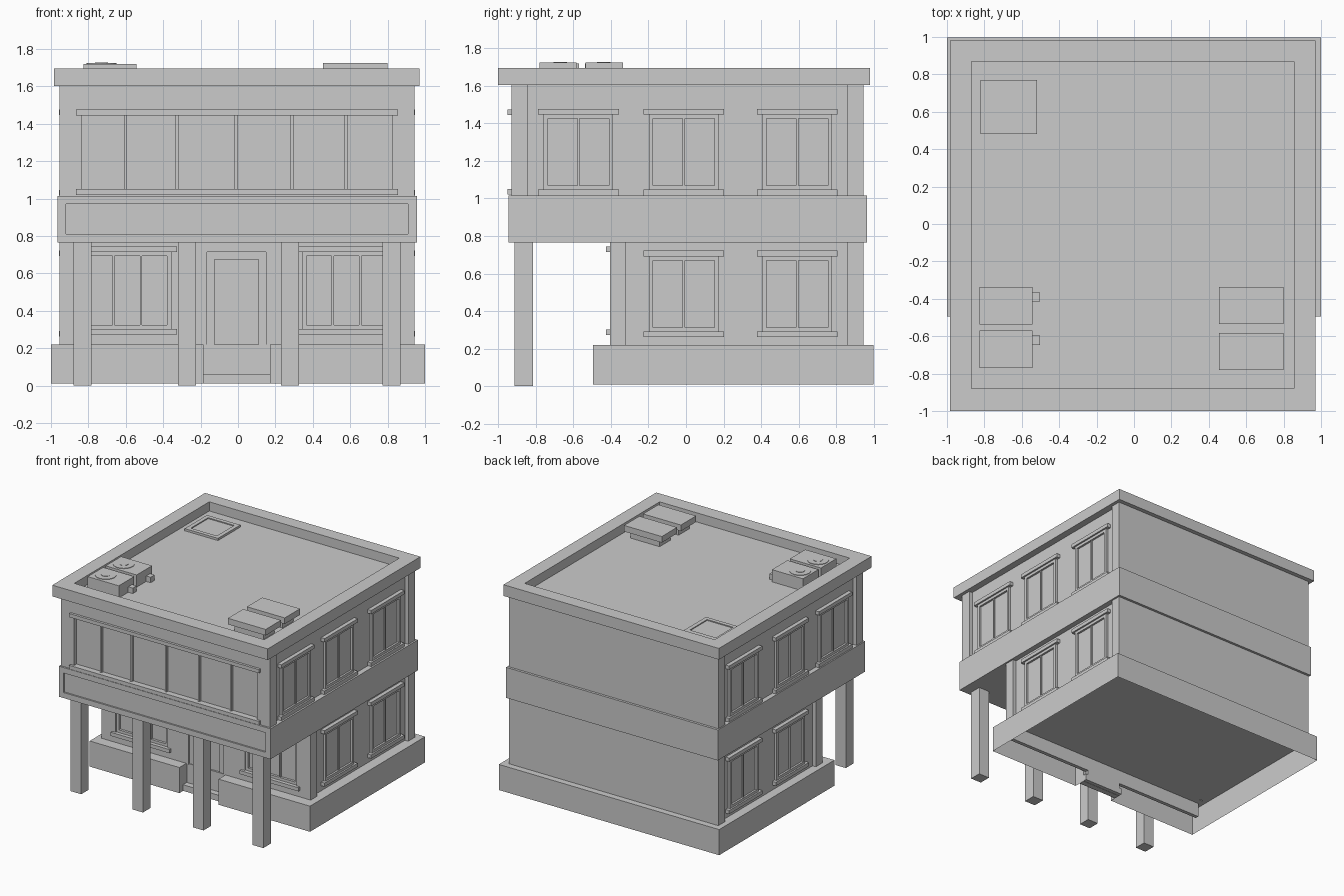
import bpy, bmesh
from mathutils import Matrix

if "Cube" in bpy.data.objects:
    bpy.data.objects.remove(bpy.data.objects["Cube"])

CX = -0.006  # symmetry plane of the building


def finish(name, bm):
    me = bpy.data.meshes.new(name)
    bm.to_mesh(me)
    bm.free()
    ob = bpy.data.objects.new(name, me)
    bpy.context.collection.objects.link(ob)
    return ob


def add_box(bm, x0, x1, y0, y1, z0, z1):
    m = Matrix.Translation(((x0 + x1) / 2, (y0 + y1) / 2, (z0 + z1) / 2)) @ \
        Matrix.Diagonal((abs(x1 - x0), abs(y1 - y0), abs(z1 - z0), 1))
    bmesh.ops.create_cube(bm, size=1, matrix=m)


def boxes(name, *items):
    bm = bmesh.new()
    for b in items:
        add_box(bm, *b)
    return finish(name, bm)


def ring(u0, u1, v0, v1, t):
    """Four (u0, u1, v0, v1) bars forming a rectangular frame."""
    return [(u0, u0 + t, v0, v1), (u1 - t, u1, v0, v1),
            (u0 + t, u1 - t, v0, v0 + t), (u0 + t, u1 - t, v1 - t, v1)]


def prism(name, pts, z0, z1):
    """Outline raised to a capped top, open underneath."""
    bm = bmesh.new()
    top = [bm.verts.new((x, y, z1)) for x, y in pts]
    low = [bm.verts.new((x, y, z0)) for x, y in pts]
    bm.faces.new(top)
    n = len(pts)
    for i in range(n):
        j = (i + 1) % n
        bm.faces.new((top[i], low[i], low[j], top[j]))
    return finish(name, bm)


# plinth with door notch, hollow below
prism("plinth", [(-1, 0.998), (-1, -0.495), (-0.185, -0.495), (-0.185, -0.4),
                 (0.17, -0.4), (0.17, -0.495), (1, -0.495), (1, 0.998)], 0.01, 0.22)

# walls: recessed core, end piers, and a front wall with openings
WX0, WX1 = -0.955, 0.943


def storey(name, yf, z0, z1, openings):
    boxes(name + "_wall", (WX0 + 0.03, WX1 - 0.03, yf + 0.03, 0.935, z0, z1))
    back = [(WX0, WX1, 0.86, 0.945, z0, z1)]
    x, front = WX0, []
    for a, b, c, d in openings:
        front += [(x, a, yf, yf + 0.085, z0, z1), (a, b, yf, yf + 0.085, d, z1)]
        if c > z0:
            front.append((a, b, yf, yf + 0.085, z0, c))
        x = b
    front.append((x, WX1, yf, yf + 0.085, z0, z1))
    boxes(name + "_front", *front)
    boxes(name + "_rear_pier", *back)


storey("ground", -0.405, 0.215, 0.77, [(-0.827, -0.357, 0.3, 0.715), (-0.165, 0.15, 0.21, 0.715),
                                       (0.345, 0.815, 0.3, 0.715)])
storey("upper", -0.93, 1.01, 1.608, [(-0.835, 0.823, 1.05, 1.445)])
# foot of the front wall inside the plinth
boxes("front_wall_foot", (WX0, WX1, -0.4, -0.37, 0.1, 0.218))

# belt course with raised border around the blank fascia panel
boxes("belt_course", (-0.965, 0.957, -0.932, 0.965, 0.765, 1.015))
boxes("fascia_border",
      (-0.965, -0.92, -0.945, -0.93, 0.765, 1.015), (0.91, 0.957, -0.945, -0.93, 0.765, 1.015),
      (-0.92, 0.91, -0.945, -0.93, 0.765, 0.81), (-0.92, 0.91, -0.945, -0.93, 0.97, 1.015))

# roof slab and parapet
boxes("roof_slab", (-0.97, 0.95, -0.985, 0.965, 1.605, 1.62))
boxes("parapet",
      (-0.985, -0.87, -1, 0.98, 1.603, 1.695), (0.855, 0.97, -1, 0.98, 1.603, 1.695),
      (-0.87, 0.855, -1, -0.88, 1.603, 1.695), (-0.87, 0.855, 0.87, 0.98, 1.603, 1.695))

# porch columns
for i, x in enumerate((-0.832, -0.272, 0.278, 0.82)):
    boxes(f"column_{i + 1}", (x - 0.048, x + 0.048, -0.912, -0.815, 0, 0.768))


# side windows, mirrored left and right
def side_window(name, s, yc, z):
    def bx(d0, d1, y0, y1, z0, z1):
        return (CX + s * d0, CX + s * d1, yc + y0, yc + y1, z + z0, z + z1)
    items = [bx(0.9, 0.938, *r) for r in ring(-0.185, 0.185, 0.03, 0.43, 0.022)]
    items += [bx(0.9, 0.932, -0.006, 0.006, 0.05, 0.41),
              bx(0.9, 0.922, -0.165, 0.165, 0.045, 0.41),
              bx(0.9, 0.951, -0.215, 0.215, 0, 0.03),
              bx(0.9, 0.951, -0.215, 0.215, 0.43, 0.46)]
    boxes(name, *items)


for side, s in (("left", -1), ("right", 1)):
    for i, y in enumerate((-0.573, -0.012, 0.592)):
        side_window(f"{side}_upper_window_{i + 1}", s, y, 1.017)
        if i:
            side_window(f"{side}_ground_window_{i}", s, y, 0.262)


# front windows: frames set back in their openings, projecting sill and lintel
def front_window(name, yw, x0, x1, z0, z1, mullions, t, w):
    items = [(a, b, yw + 0.01, yw + 0.04, c, d) for a, b, c, d in ring(x0, x1, z0, z1, t)] if t else []
    items += [(m - w, m + w, yw + 0.01, yw + 0.04, z0, z1) for m in mullions]
    for a, b in ((z0 - 0.03, z0), (z1, z1 + 0.03)):
        items.append((x0 - 0.032, x1 + 0.032, yw - 0.02, yw + 0.03, a, b))
    boxes(name, *items)


front_window("upper_front_window", -0.93, -0.835, 0.823, 1.05, 1.445,
             (-0.602, -0.327, -0.012, 0.288, 0.578), 0, 0.008)
for name, c in (("left_shop_window", -0.592), ("right_shop_window", 0.58)):
    front_window(name, -0.405, c - 0.235, c + 0.235, 0.303, 0.715,
                 (c - 0.073, c + 0.073), 0.022, 0.006)

# door and step
boxes("door_frame", *[(a, b, -0.395, -0.37, c, d) for a, b, c, d in ring(-0.165, 0.15, 0.06, 0.715, 0.04)])
boxes("door_panel", (-0.135, 0.12, -0.385, -0.37, 0.065, 0.69))
boxes("door_step", (-0.185, 0.17, -0.45, -0.37, 0.012, 0.062))

# roof hatch
boxes("roof_hatch", *[(a, b, c, d, 1.615, 1.638) for a, b, c, d in ring(-0.82, -0.518, 0.48, 0.77, 0.033)],
      (-0.79, -0.545, 0.505, 0.745, 1.615, 1.63))

# cooling units with round fans and a pipe stub
for i, y in enumerate((-0.67, -0.438)):
    boxes(f"cooling_unit_{i + 1}", (-0.825, -0.543, y - 0.1, y + 0.1, 1.62, 1.72))
    boxes(f"pipe_stub_{i + 1}", (-0.545, -0.502, y + 0.023, y + 0.073, 1.62, 1.665))
    bm = bmesh.new()
    for r, top in ((0.08, 1.724), (0.035, 1.727)):
        bmesh.ops.create_cone(bm, cap_ends=True, segments=20, radius1=r, radius2=r, depth=0.02,
                              matrix=Matrix.Translation((-0.73, y, top - 0.01)))
    finish(f"fan_{i + 1}", bm)

# vent caps on narrower curbs
for i, y in enumerate((-0.682, -0.435)):
    boxes(f"vent_cap_{i + 1}", (0.455, 0.798, y - 0.099, y + 0.099, 1.675, 1.725),
          (0.495, 0.758, y - 0.07, y + 0.07, 1.615, 1.68))
